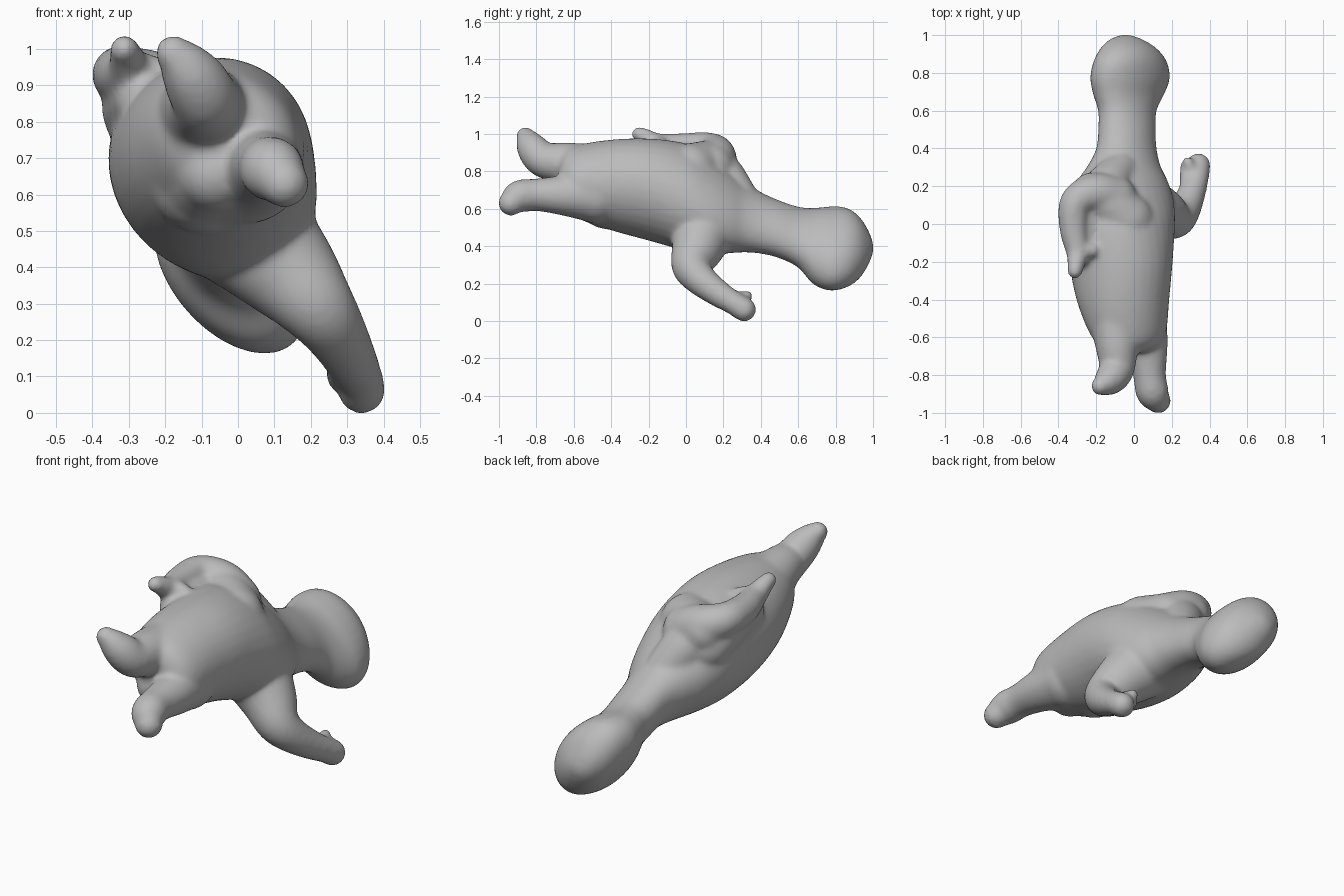
import bpy, bmesh, math
from mathutils import Vector, Matrix

SEG = 32


def spline(rows, steps=6):
    """Catmull-Rom interpolation through rows of numbers."""
    pts = [Vector(r) for r in rows]
    pts = [pts[0]] + pts + [pts[-1]]
    out = []
    for i in range(1, len(pts) - 2):
        a, b, c, d = pts[i - 1:i + 3]
        for k in range(steps):
            t = k / steps
            out.append(b + (c - a) * (t / 2) + (2 * a - 5 * b + 4 * c - d) * (t * t / 2)
                       + (3 * b - a - 3 * c + d) * (t ** 3 / 2))
    return out + [pts[-1]]


def loft(bm, rings):
    """Closed shell through rings of points."""
    loops = [[bm.verts.new(p) for p in ring] for ring in rings]
    faces = [bm.faces.new((a[j], a[(j + 1) % SEG], b[(j + 1) % SEG], b[j]))
             for a, b in zip(loops, loops[1:]) for j in range(SEG)]
    faces += [bm.faces.new(loops[0][::-1]), bm.faces.new(loops[-1])]
    bmesh.ops.recalc_face_normals(bm, faces=faces)


def limb(bm, rows):
    """Round tube along x, y, z, radius rows with ball ends."""
    path = spline(rows)
    rings = []
    for i, p in enumerate(path):
        tan = (path[min(i + 1, len(path) - 1)] - path[max(i - 1, 0)]).to_3d().normalized()
        u = tan.cross(Vector((0.3, 0.2, 1))).normalized()
        v = tan.cross(u)
        rings.append([p.to_3d() + p[3] * (u * math.cos(a) + v * math.sin(a))
                      for a in (2 * math.pi * j / SEG for j in range(SEG))])
    loft(bm, rings)
    for p in (path[0], path[-1]):
        bmesh.ops.create_icosphere(bm, subdivisions=3, radius=p[3],
                                   matrix=Matrix.Translation(p.to_3d()))


bm = bmesh.new()

# torso, neck and head: y, x min, x max, z min, z max, slant of the section
sections = [
    (-0.68, -0.10, 0.07, 0.67, 0.85, -0.2),
    (-0.65, -0.17, 0.13, 0.61, 0.91, -0.2),
    (-0.58, -0.235, 0.17, 0.552, 0.942, -0.12),
    (-0.40, -0.305, 0.187, 0.485, 0.97, 0.0),
    (-0.20, -0.343, 0.205, 0.43, 0.976, 0.02),
    (0.00, -0.357, 0.217, 0.375, 0.95, -0.12),
    (0.13, -0.345, 0.21, 0.357, 0.89, -0.25),
    (0.23, -0.30, 0.178, 0.362, 0.815, -0.28),
    (0.31, -0.245, 0.14, 0.367, 0.745, -0.28),
    (0.40, -0.20, 0.12, 0.36, 0.69, -0.3),
    (0.50, -0.19, 0.115, 0.335, 0.645, -0.3),
    (0.60, -0.19, 0.12, 0.285, 0.612, -0.35),
    (0.68, -0.215, 0.157, 0.197, 0.605, -0.42),
    (0.77, -0.232, 0.19, 0.162, 0.613, -0.45),
    (0.86, -0.215, 0.174, 0.18, 0.606, -0.43),
    (0.93, -0.178, 0.12, 0.23, 0.555, -0.35),
    (0.98, -0.125, 0.04, 0.31, 0.475, -0.3),
    (1.003, -0.06, -0.03, 0.375, 0.405, 0),
]
rings = []
for y, x0, x1, z0, z1, r in spline(sections):
    ring = []
    for j in range(SEG):
        a = 2 * math.pi * j / SEG
        ring.append(((x0 + x1) / 2 + (x1 - x0) / 2 * (math.cos(a) * math.sqrt(1 - r * r) + r * math.sin(a)),
                     y, (z0 + z1) / 2 + (z1 - z0) / 2 * math.sin(a)))
    rings.append(ring)
loft(bm, rings)

# raised leg with upturned foot
limb(bm, [(-0.09, -0.48, 0.79, 0.16), (-0.09, -0.64, 0.84, 0.117), (-0.09, -0.76, 0.86, 0.095),
          (-0.12, -0.815, 0.915, 0.087), (-0.155, -0.845, 0.963, 0.068), (-0.178, -0.858, 0.988, 0.051)])
# lower leg and foot
limb(bm, [(0.03, -0.48, 0.67, 0.15), (0.07, -0.65, 0.672, 0.11), (0.082, -0.80, 0.675, 0.087),
          (0.098, -0.89, 0.665, 0.088), (0.128, -0.936, 0.63, 0.068)])
# underside of the hips
limb(bm, [(-0.09, -0.42, 0.65, 0.16), (-0.06, -0.58, 0.66, 0.11)])
# hanging arm
limb(bm, [(0.03, 0.10, 0.50, 0.175), (0.14, 0.06, 0.385, 0.14), (0.215, 0.03, 0.295, 0.108),
          (0.265, 0.075, 0.225, 0.088), (0.308, 0.17, 0.15, 0.073), (0.333, 0.25, 0.10, 0.064),
          (0.34, 0.31, 0.062, 0.066)])
# palm and thumb of the hanging hand
limb(bm, [(0.29, 0.20, 0.13, 0.05), (0.285, 0.30, 0.10, 0.044)])
limb(bm, [(0.31, 0.26, 0.12, 0.035), (0.285, 0.33, 0.135, 0.03)])
# shoulder blending into back and neck
limb(bm, [(-0.04, 0.02, 0.80, 0.15), (-0.13, 0.10, 0.83, 0.135), (-0.22, 0.16, 0.86, 0.115)])
limb(bm, [(-0.19, 0.13, 0.82, 0.13), (-0.14, 0.20, 0.765, 0.12), (-0.08, 0.28, 0.67, 0.10)])
# bent arm resting against the side
limb(bm, [(-0.11, 0.13, 0.82, 0.13), (-0.19, 0.16, 0.875, 0.11), (-0.27, 0.145, 0.91, 0.094),
          (-0.318, 0.09, 0.928, 0.082), (-0.318, -0.04, 0.93, 0.074), (-0.30, -0.15, 0.945, 0.06),
          (-0.308, -0.22, 0.985, 0.046), (-0.313, -0.252, 1.0, 0.04)])
# flesh joining that arm to the side
limb(bm, [(-0.23, 0.14, 0.78, 0.12), (-0.265, 0.07, 0.84, 0.11), (-0.25, -0.15, 0.86, 0.09)])
# thumb of the resting hand
limb(bm, [(-0.28, -0.14, 0.95, 0.045), (-0.22, -0.14, 0.94, 0.04)])

mesh = bpy.data.meshes.new("figure")
bm.to_mesh(mesh)
bm.free()
figure = bpy.data.objects.new("figure", mesh)
bpy.context.collection.objects.link(figure)

grey = bpy.data.materials.new("plain_grey")
grey.diffuse_color = (0.5, 0.5, 0.5, 1)
mesh.materials.append(grey)

# fuse everything into one soft skin
remesh = figure.modifiers.new("fuse", 'REMESH')
remesh.mode = 'VOXEL'
remesh.voxel_size = 0.012
remesh.use_smooth_shade = True
soften = figure.modifiers.new("soften", 'SMOOTH')
soften.factor = 0.5
soften.iterations = 16
